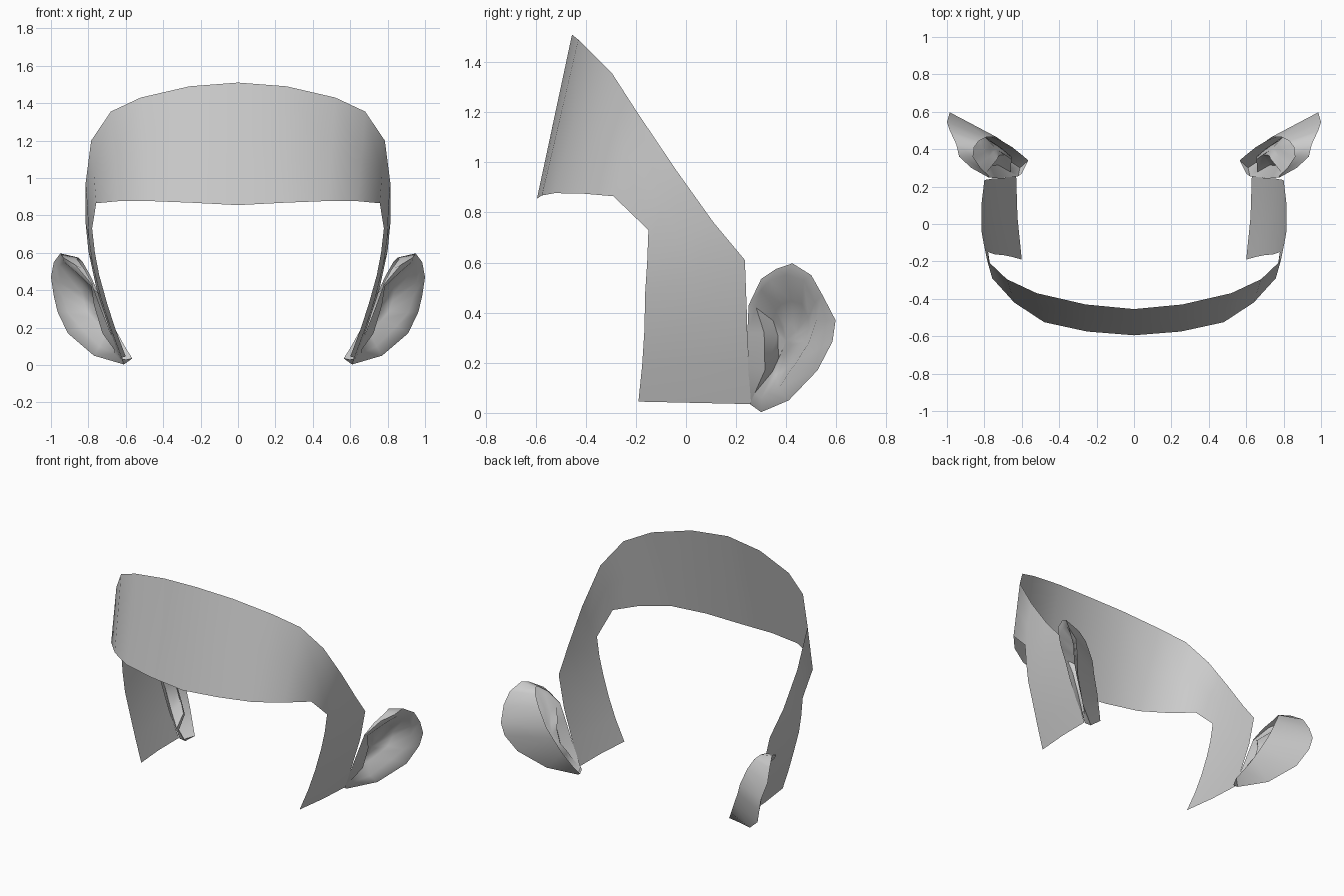
import bpy
from mathutils import Vector


def make_part(name, verts, faces):
    """Half-mesh, mirrored across x = 0 and smooth shaded."""
    mesh = bpy.data.meshes.new(name)
    mesh.from_pydata([tuple(v) for v in verts], [], faces)
    mesh.update()
    obj = bpy.data.objects.new(name, mesh)
    bpy.context.collection.objects.link(obj)
    mod = obj.modifiers.new("mirror", 'MIRROR')
    mod.merge_threshold = 0.001
    for o in bpy.context.selected_objects:
        o.select_set(False)
    obj.select_set(True)
    bpy.context.view_layer.objects.active = obj
    bpy.ops.object.shade_smooth_by_angle(angle=1.0)
    return obj


def strip(a, b, count, closed=False):
    """Quads joining two rows that start at indices a and b."""
    out = []
    for i in range(count if closed else count - 1):
        j = (i + 1) % count
        out.append((a + i, b + i, b + j, a + j))
    return out


# Forehead band and temples: upper/back edge and lower/front edge, centre to jaw
upper = [(0, -.455, 1.51), (.26, -.43, 1.49), (.52, -.37, 1.43), (.68, -.295, 1.355),
         (.785, -.195, 1.2), (.815, -.04, .97), (.815, .11, .76), (.80, .235, .61),
         (.755, .243, .40), (.69, .247, .20), (.63, .26, .035)]
lower = [(0, -.595, .855), (.25, -.575, .868), (.48, -.525, .877), (.64, -.42, .876),
         (.758, -.29, .865), (.78, -.15, .73), (.765, -.155, .60), (.742, -.163, .48),
         (.70, -.166, .33), (.655, -.175, .19), (.60, -.19, .045)]
n = len(upper)
middle = [(Vector(u) + Vector(l)) / 2 for u, l in zip(upper, lower)]
for i in range(5, n):
    middle[i].x += 0.008
make_part("forehead_band", upper + middle + lower, strip(0, n, n) + strip(n, 2 * n, n))

# Ear: outer rim, running over the top, round the back, to the lobe and up the cheek
rim = [(.78, .25, .43), (.87, .30, .535), (.935, .36, .575), (.95, .425, .597),
       (.985, .50, .55), (1.0, .545, .47), (.985, .597, .37), (.965, .585, .285),
       (.91, .525, .17), (.77, .41, .05), (.61, .30, .003), (.62, .255, .035),
       (.685, .248, .18), (.74, .245, .32)]
# Inner lip of the rim, ending in the small flap in front of the ear canal
lip = [(.785, .28, .42), (.86, .30, .49), (.905, .335, .53), (.93, .40, .55),
       (.955, .47, .53), (.955, .515, .44), (.94, .52, .37), (.91, .49, .28),
       (.85, .445, .21), (.74, .37, .10), (.66, .30, .06), (.66, .275, .08),
       (.725, .315, .17), (.77, .312, .32)]
# Open edge of the back shell, where it would meet the skull
shell = [(.775, .255, .43), (.82, .30, .51), (.86, .36, .565), (.855, .41, .575),
         (.83, .445, .55), (.79, .465, .48), (.735, .465, .36), (.70, .44, .28),
         (.65, .41, .18), (.60, .37, .09), (.565, .34, .035), (.60, .27, .03)]

# Hollow of the ear sinks in two rings to a floor point
floor = Vector((.735, .40, .29))
bowl = [Vector(p).lerp(floor, .4) + Vector((-.035, .02, 0)) for p in lip]
deep = [Vector(p).lerp(floor, .75) + Vector((-.015, .01, 0)) for p in lip]
m = len(rim)
verts = rim + lip + bowl + deep + [floor] + shell
faces = strip(0, m, m, True) + strip(m, 2 * m, m, True) + strip(2 * m, 3 * m, m, True)
faces += [(3 * m + i, 4 * m, 3 * m + (i + 1) % m) for i in range(m)]
faces += [f[::-1] for f in strip(0, 4 * m + 1, len(shell))]
make_part("ears", verts, faces)
